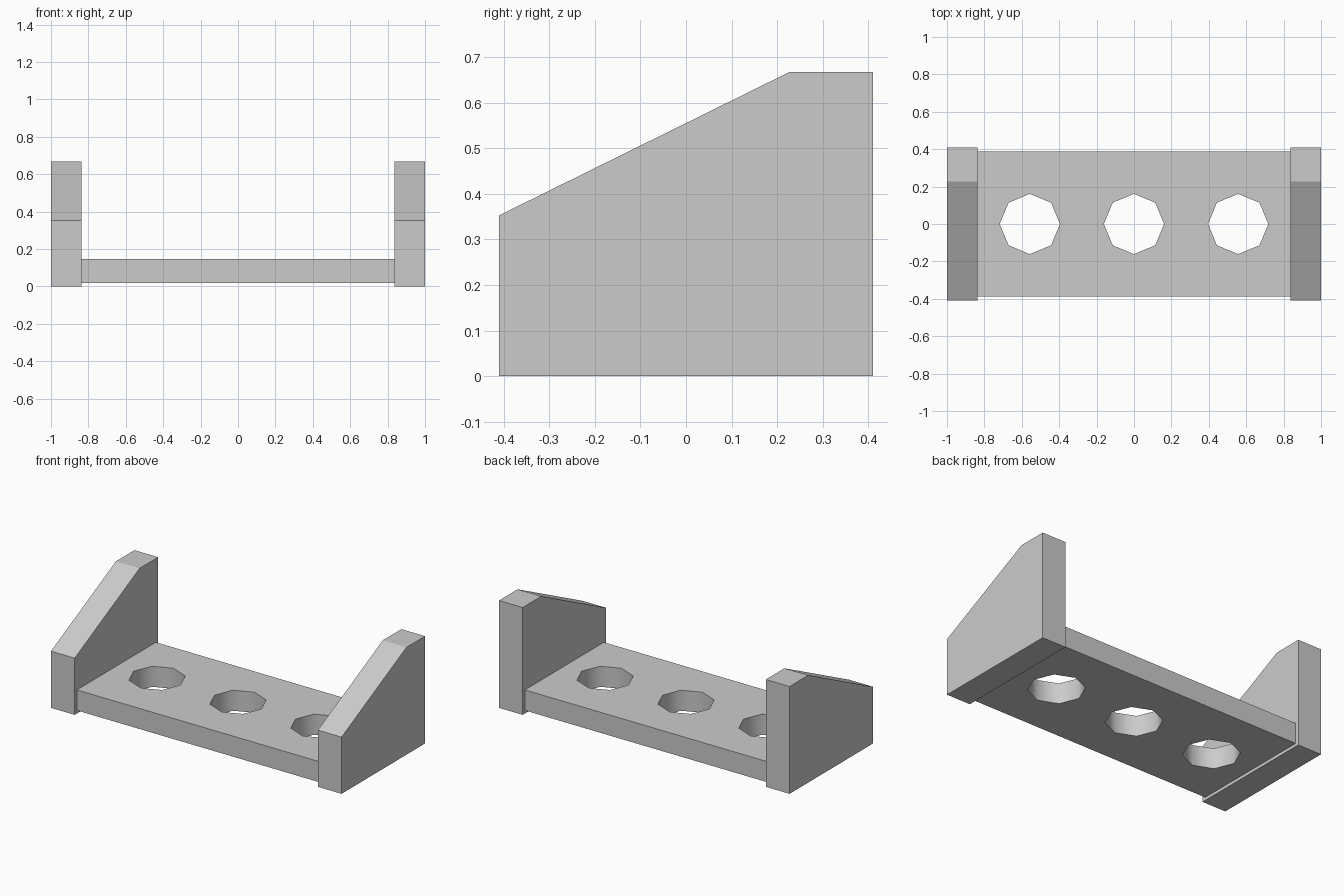
import bpy, bmesh
from math import cos, sin, tau

if "Cube" in bpy.data.objects:
    bpy.data.objects.remove(bpy.data.objects["Cube"])

SIDE_INNER, DEPTH = 0.837, 0.41
SHELF_Y, SHELF_Z0, SHELF_Z1 = 0.388, 0.019, 0.147
HOLE_R, HOLE_X = 0.161, 0.557


def make_object(name, bm):
    bmesh.ops.recalc_face_normals(bm, faces=bm.faces)
    mesh = bpy.data.meshes.new(name)
    bm.to_mesh(mesh)
    bm.free()
    obj = bpy.data.objects.new(name, mesh)
    bpy.context.collection.objects.link(obj)
    return obj


def add_loop(bm, points):
    verts = [bm.verts.new(p) for p in points]
    return [bm.edges.new((v, verts[(i + 1) % len(verts)])) for i, v in enumerate(verts)]


def extrude(bm, faces, vec):
    new = bmesh.ops.extrude_face_region(bm, geom=faces, use_keep_orig=True)["geom"]
    bmesh.ops.translate(bm, vec=vec, verts=[g for g in new if isinstance(g, bmesh.types.BMVert)])


# Side panels with sloping top edge
profile = [(-DEPTH, 0), (DEPTH, 0), (DEPTH, 0.668), (0.228, 0.668), (-DEPTH, 0.353)]
for name, x in (("left_side_panel", -1), ("right_side_panel", SIDE_INNER)):
    bm = bmesh.new()
    face = bm.faces.new([bm.verts.new((x, y, z)) for y, z in profile])
    extrude(bm, [face], (1 - SIDE_INNER, 0, 0))
    make_object(name, bm)

# Shelf plate with three eight-sided holes
bm = bmesh.new()
edges = add_loop(bm, [(sx * SIDE_INNER, sy * SHELF_Y, SHELF_Z0)
                      for sx, sy in ((-1, -1), (1, -1), (1, 1), (-1, 1))])
for cx in (-HOLE_X, 0, HOLE_X):
    edges += add_loop(bm, [(cx + HOLE_R * cos(i * tau / 8), HOLE_R * sin(i * tau / 8), SHELF_Z0)
                           for i in range(8)])
bmesh.ops.triangle_fill(bm, edges=edges, use_beauty=True, normal=(0, 0, 1))
extrude(bm, bm.faces[:], (0, 0, SHELF_Z1 - SHELF_Z0))
bm.normal_update()

# Smooth hole walls, flat faces elsewhere
for f in bm.faces:
    c = f.calc_center_median()
    f.smooth = abs(f.normal.z) < 0.5 and abs(c.y) < 0.3 and abs(c.x) < 0.8
bmesh.ops.dissolve_limit(bm, angle_limit=0.01, verts=bm.verts, edges=bm.edges)
make_object("shelf", bm)
